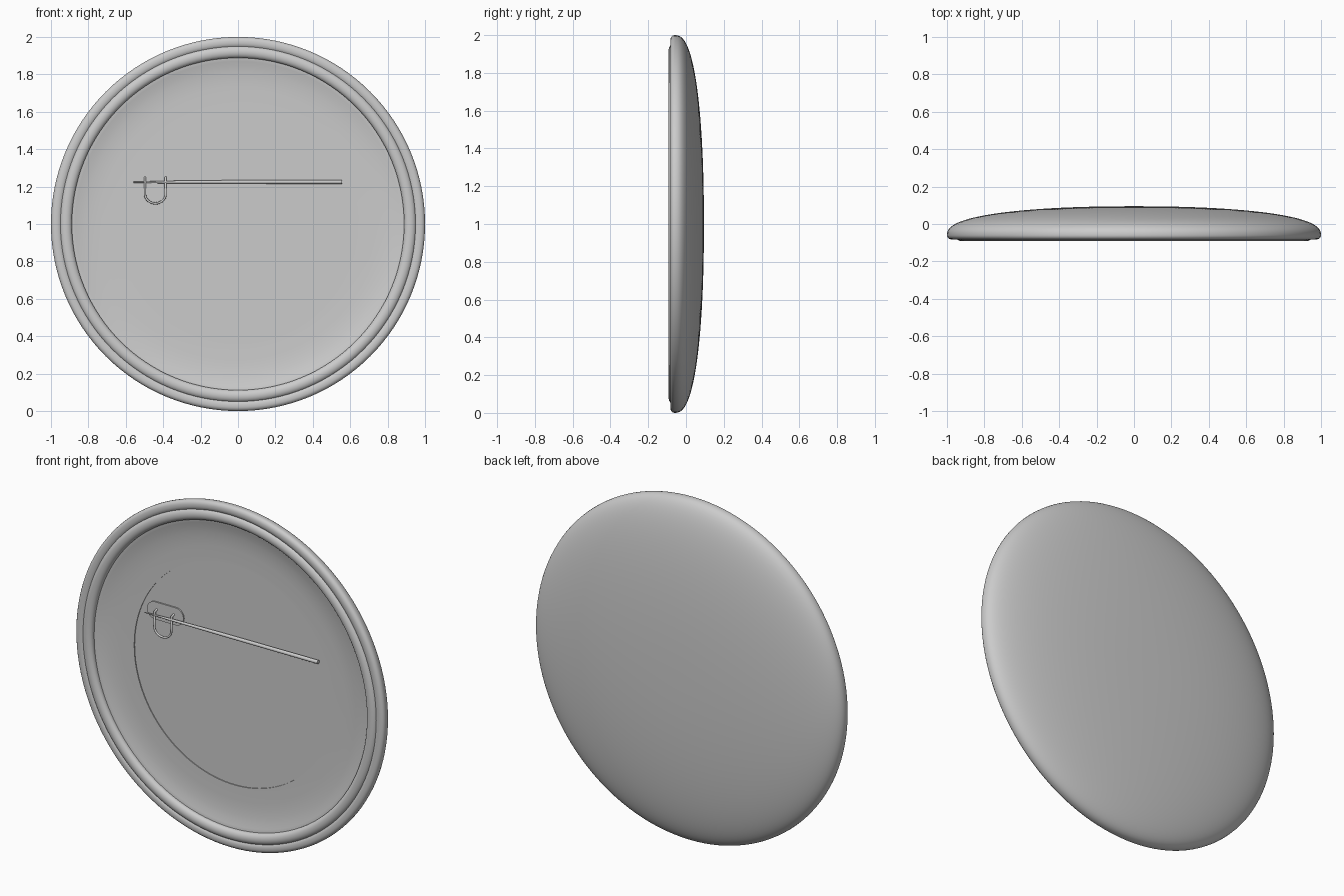
import bpy, bmesh
from math import pi, sin, cos
from mathutils import Vector

if "Cube" in bpy.data.objects:
    bpy.data.objects.remove(bpy.data.objects["Cube"])

C = Vector((0, 0, 1))  # badge centre


def finish(name, bm, angle=40):
    bmesh.ops.remove_doubles(bm, verts=bm.verts, dist=1e-5)
    bmesh.ops.recalc_face_normals(bm, faces=bm.faces)
    me = bpy.data.meshes.new(name)
    bm.to_mesh(me)
    bm.free()
    ob = bpy.data.objects.new(name, me)
    bpy.context.collection.objects.link(ob)
    bpy.ops.object.select_all(action='DESELECT')
    bpy.context.view_layer.objects.active = ob
    ob.select_set(True)
    bpy.ops.object.shade_smooth_by_angle(angle=angle * pi / 180)
    return ob


def lathe(name, profile, steps=128):
    """Revolve (radius, y) points around the badge axis."""
    bm = bmesh.new()
    vs = [bm.verts.new((r, y, 1)) for r, y in profile]
    es = [bm.edges.new(p) for p in zip(vs, vs[1:])]
    bmesh.ops.spin(bm, geom=vs + es, cent=C, axis=(0, 1, 0), angle=2 * pi, steps=steps)
    return finish(name, bm)


def wire(name, points, radii):
    """Round wire along a path."""
    cu = bpy.data.curves.new(name, 'CURVE')
    cu.dimensions = '3D'
    cu.bevel_depth = 1
    cu.bevel_resolution = 3
    cu.use_fill_caps = True
    sp = cu.splines.new('POLY')
    sp.points.add(len(points) - 1)
    for p, co, r in zip(sp.points, points, radii):
        p.co = (*co, 1)
        p.radius = r
    sp.use_smooth = True
    ob = bpy.data.objects.new(name, cu)
    bpy.context.collection.objects.link(ob)
    return ob


# Domed face with a rolled edge
dome = []
for i in range(33):
    r = sin(i / 32 * pi / 2)
    dome.append((r, -0.06 + 0.155 * max(0, 1 - r ** 2.2) ** 0.4))
dome += [(0.998, -0.07), (0.991, -0.078), (0.98, -0.082), (0.965, -0.082), (0.95, -0.078), (0.94, -0.065)]
lathe("domed_shell", dome)

# Rounded lip ring on the back
lip = [(0.92 + 0.032 * cos(a), -0.068 - 0.024 * sin(a)) for a in [i * pi / 12 for i in range(13)]]
lathe("back_lip", [(0.952, -0.05)] + lip + [(0.888, -0.05)])

# Dished back plate with a faint stepped circle
lathe("back_plate", [(0.9, -0.062), (0.885, -0.062), (0.87, -0.058), (0.84, -0.051), (0.81, -0.046),
                     (0.77, -0.042), (0.73, -0.04), (0.645, -0.039), (0.645, -0.034), (0, -0.034)])

# Pill-shaped clip base
bm = bmesh.new()
ring = []
for side, start in ((1, -pi / 2), (-1, pi / 2)):
    for i in range(17):
        a = start + i * pi / 16
        ring.append(bm.verts.new((-0.442 + side * 0.067 + 0.051 * cos(a), -0.03, 1.24 + 0.051 * sin(a))))
face = bm.faces.new(ring)
ext = bmesh.ops.extrude_face_region(bm, geom=[face])
bmesh.ops.translate(bm, verts=[v for v in ext['geom'] if isinstance(v, bmesh.types.BMVert)], vec=(0, -0.012, 0))
finish("clip_base", bm, 30)

# U-shaped catch loop
path = [(-0.497, -0.036, 1.25), (-0.497, -0.06, 1.243)]
path += [(-0.442 + 0.055 * cos(a), -0.064, 1.16 + 0.05 * sin(a))
         for a in [pi + i * pi / 16 for i in range(17)]]
path += [(-0.387, -0.06, 1.243), (-0.387, -0.036, 1.25)]
wire("catch_loop", path, [0.006] * len(path))

# Long pin, thinning to its point
wire("pin", [(0.555, -0.05, 1.225), (-0.03, -0.056, 1.225), (-0.4, -0.06, 1.224), (-0.56, -0.062, 1.223)],
     [0.011, 0.01, 0.007, 0.003])
